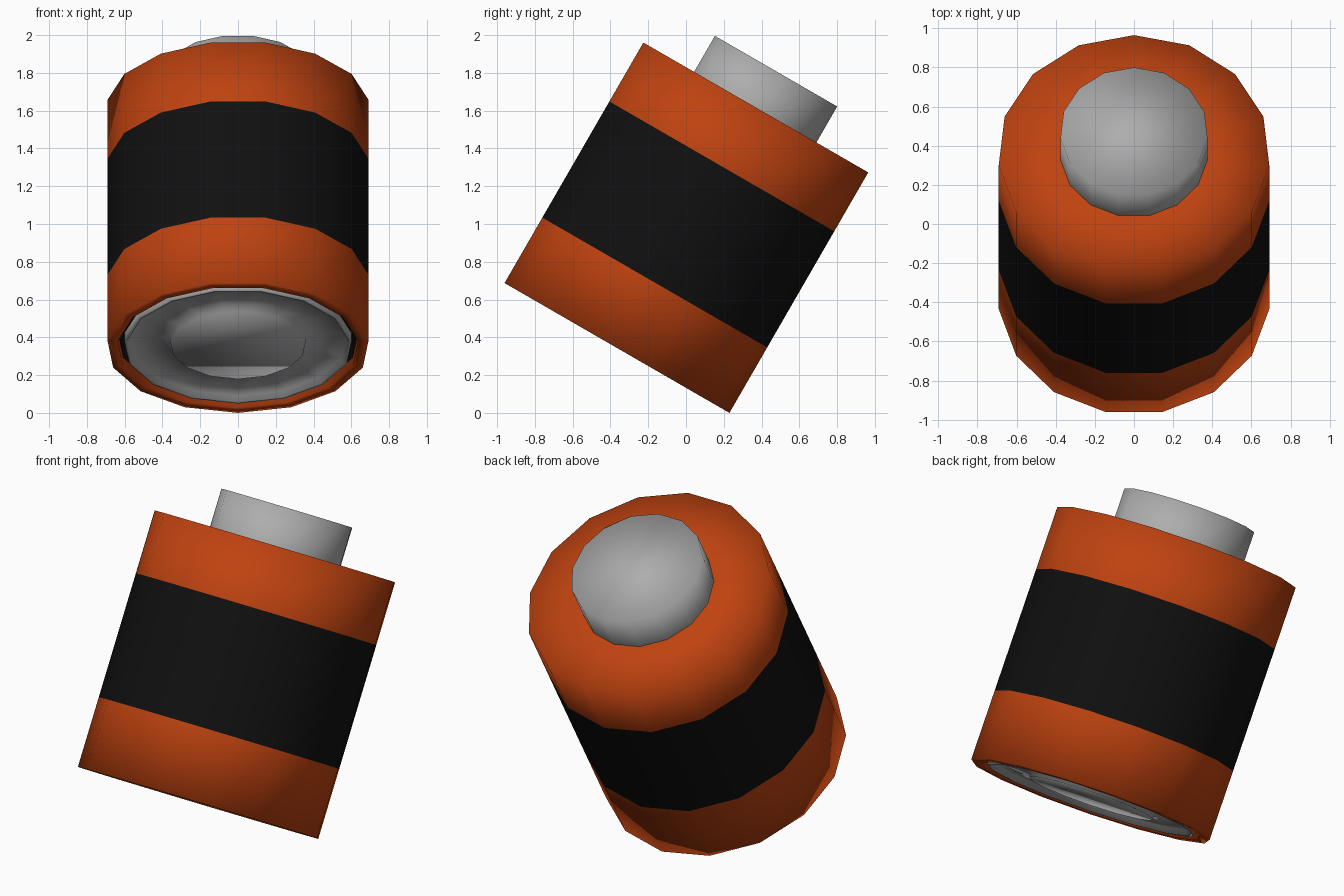
import bpy, bmesh, math
from mathutils import Matrix

cube = bpy.data.objects.get("Cube")
if cube:
    bpy.data.objects.remove(cube, do_unlink=True)

SIDES = 15
# The whole battery leans back by 30 degrees
TILT = Matrix.Translation((0, -0.372, 0.3475)) @ Matrix.Rotation(math.radians(-30), 4, 'X')


def material(name, color):
    m = bpy.data.materials.new(name)
    m.use_nodes = True
    m.diffuse_color = (*color, 1)
    bsdf = m.node_tree.nodes["Principled BSDF"]
    bsdf.inputs["Base Color"].default_value = (*color, 1)
    bsdf.inputs["Roughness"].default_value = 0.6
    return m


orange = material("burnt_orange", (0.52, 0.055, 0.005))
black = material("black", (0.005, 0.005, 0.005))
grey = material("metal_grey", (0.42, 0.42, 0.42))


def lathe(name, profile, mats, slots=None, cap_start=False, cap_end=False):
    """Turn a (radius, height) profile; slots gives the material of each segment."""
    bm = bmesh.new()
    rings = []
    for r, h in profile:
        angles = [math.pi / 2 + math.tau * k / SIDES for k in range(SIDES)]
        rings.append([bm.verts.new((r * math.cos(a), r * math.sin(a), h)) for a in angles])
    for i, (low, high) in enumerate(zip(rings, rings[1:])):
        for j in range(SIDES):
            k = (j + 1) % SIDES
            f = bm.faces.new((low[j], low[k], high[k], high[j]))
            f.material_index = slots[i] if slots else 0
    if cap_start:
        bm.faces.new(rings[0][::-1])
    if cap_end:
        bm.faces.new(rings[-1])
    for f in bm.faces:
        f.smooth = True
    bm.transform(TILT)
    mesh = bpy.data.meshes.new(name)
    bm.to_mesh(mesh)
    bm.free()
    for m in mats:
        mesh.materials.append(m)
    obj = bpy.data.objects.new(name, mesh)
    bpy.context.collection.objects.link(obj)
    return obj


# Casing: dark groove floor, groove wall, rim, three colour bands and the top
lathe("casing",
      [(0.59, 0.05), (0.64, 0.05), (0.64, 0), (0.695, 0),
       (0.695, 0.40), (0.695, 1.11), (0.695, 1.47), (0.37, 1.47)],
      [orange, black], slots=[1, 0, 0, 0, 1, 0, 0])

# Raised contact on top
lathe("top_terminal", [(0.378, 1.46), (0.378, 1.69)], [grey], cap_end=True)

# Base plate: raised centre disc, sunken ring and outer lip
lathe("base_plate",
      [(0.36, 0.013), (0.365, 0.036), (0.575, 0.036), (0.59, 0.005),
       (0.605, 0.005), (0.605, 0.05)],
      [grey], cap_start=True)
